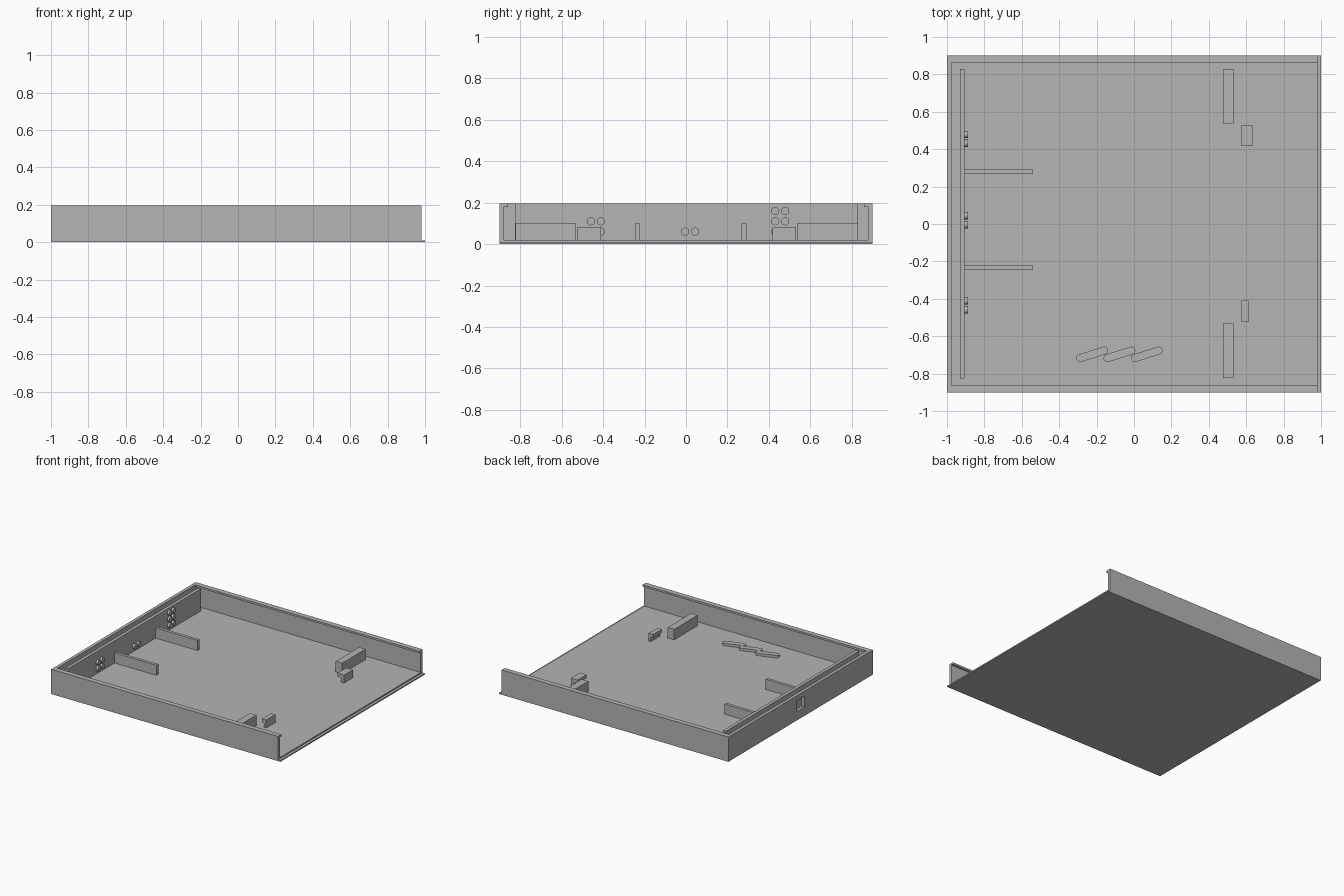
import bpy, bmesh, math

cube = bpy.data.objects.get("Cube")
if cube:
    bpy.data.objects.remove(cube, do_unlink=True)

GREY = (0.46, 0.46, 0.46, 1)
grey = bpy.data.materials.new("plain grey")
grey.diffuse_color = GREY
grey.use_nodes = True
grey.node_tree.nodes["Principled BSDF"].inputs["Base Color"].default_value = GREY


def prism(name, outline, axis, start, end):
    """Extrude a closed 2D outline along an axis: x (outline y,z), y (x,z) or z (x,y)."""
    place = {"x": lambda a, b, t: (t, a, b),
             "y": lambda a, b, t: (a, t, b),
             "z": lambda a, b, t: (a, b, t)}[axis]
    bm = bmesh.new()
    low = [bm.verts.new(place(a, b, start)) for a, b in outline]
    high = [bm.verts.new(place(a, b, end)) for a, b in outline]
    bm.faces.new(low)
    bm.faces.new(high)
    n = len(outline)
    for i in range(n):
        j = (i + 1) % n
        bm.faces.new((low[i], low[j], high[j], high[i]))
    bmesh.ops.recalc_face_normals(bm, faces=bm.faces)
    mesh = bpy.data.meshes.new(name)
    bm.to_mesh(mesh)
    bm.free()
    mesh.materials.append(grey)
    ob = bpy.data.objects.new(name, mesh)
    bpy.context.collection.objects.link(ob)
    return ob


def box(name, x0, x1, y0, y1, z0, z1):
    return prism(name, [(x0, y0), (x1, y0), (x1, y1), (x0, y1)], "z", z0, z1)


def arc(cx, cy, r, a0, a1, steps):
    return [(cx + r * math.cos(a0 + (a1 - a0) * i / steps),
             cy + r * math.sin(a0 + (a1 - a0) * i / steps)) for i in range(steps + 1)]


def smooth(ob):
    bpy.ops.object.select_all(action="DESELECT")
    ob.select_set(True)
    bpy.context.view_layer.objects.active = ob
    bpy.ops.object.shade_smooth_by_angle(angle=math.radians(35))


FLOOR, TOP, OPEN_X = 0.02, 0.195, 0.98

# Stepped floor of the tray
prism("floor", [(-1, 0), (1, 0), (1, 0.01), (OPEN_X, 0.01), (OPEN_X, FLOOR), (-1, FLOOR)],
      "y", -0.9, 0.9)

# Side walls with an inward lip along the top
for name, s in (("front_wall", -1), ("back_wall", 1)):
    profile = [(0.9, FLOOR), (0.9, TOP), (0.86, TOP), (0.86, 0.18), (0.878, 0.18), (0.878, FLOOR)]
    prism(name, [(s * y, z) for y, z in profile], "x", -1, OPEN_X)

# End wall with a socket opening
end_wall = box("end_wall", -1, -0.975, -0.878, 0.878, FLOOR, TOP)
cutter = box("socket_cutter", -1.1, -0.95, -0.05, 0.05, 0.07, 0.155)
cutter.hide_render = True
cutter.hide_viewport = True
cut = end_wall.modifiers.new("socket opening", "BOOLEAN")
cut.operation = "DIFFERENCE"
cut.object = cutter
cut.solver = "EXACT"
bpy.context.view_layer.objects.active = end_wall
bpy.ops.object.modifier_apply(modifier=cut.name)
bpy.data.objects.remove(cutter, do_unlink=True)

# Upright inner panel and its two braces
box("inner_panel", -0.93, -0.905, -0.825, 0.83, FLOOR, TOP)
for name, y in (("back_brace", 0.279), ("front_brace", -0.234)):
    box(name, -0.905, -0.54, y - 0.012, y + 0.012, FLOOR, 0.1)

# Round studs on the panel, in pairs
ROWS = (0.06, 0.11, 0.16)
for group, y, rows in (("front", -0.435, 2), ("middle", 0.02, 1), ("back", 0.455, 3)):
    for z in ROWS[:rows]:
        for dy in (-0.024, 0.024):
            outline = arc(y + dy, z, 0.0195, 0, math.tau, 24)[:-1]
            smooth(prism(group + "_stud", outline, "x", -0.905, -0.888))

# Support blocks near the open end
box("back_block", 0.476, 0.532, 0.538, 0.83, FLOOR, 0.103)
box("front_block", 0.476, 0.532, -0.823, -0.532, FLOOR, 0.103)

# Hooked clips: upright leg with a head overhanging inward
for name, leg, x1, y0, y1 in (("back_clip", 0.605, 0.633, 0.417, 0.53),
                              ("front_clip", 0.595, 0.613, -0.524, -0.41)):
    prism(name, [(leg, FLOOR), (x1, FLOOR), (x1, 0.082), (0.575, 0.082),
                 (0.575, 0.055), (leg, 0.055)], "y", y0, y1)

# Three slanted rounded bars on the floor
tilt = math.radians(17.5)
half, r = 0.067, 0.021
for i in range(3):
    cx, cy = -0.224 + 0.146 * i, -0.697
    dx, dy = half * math.cos(tilt), half * math.sin(tilt)
    outline = (arc(cx + dx, cy + dy, r, tilt - math.pi / 2, tilt + math.pi / 2, 12)
               + arc(cx - dx, cy - dy, r, tilt + math.pi / 2, tilt + math.pi * 1.5, 12))
    smooth(prism("slanted_bar", outline, "z", FLOOR, 0.04))
